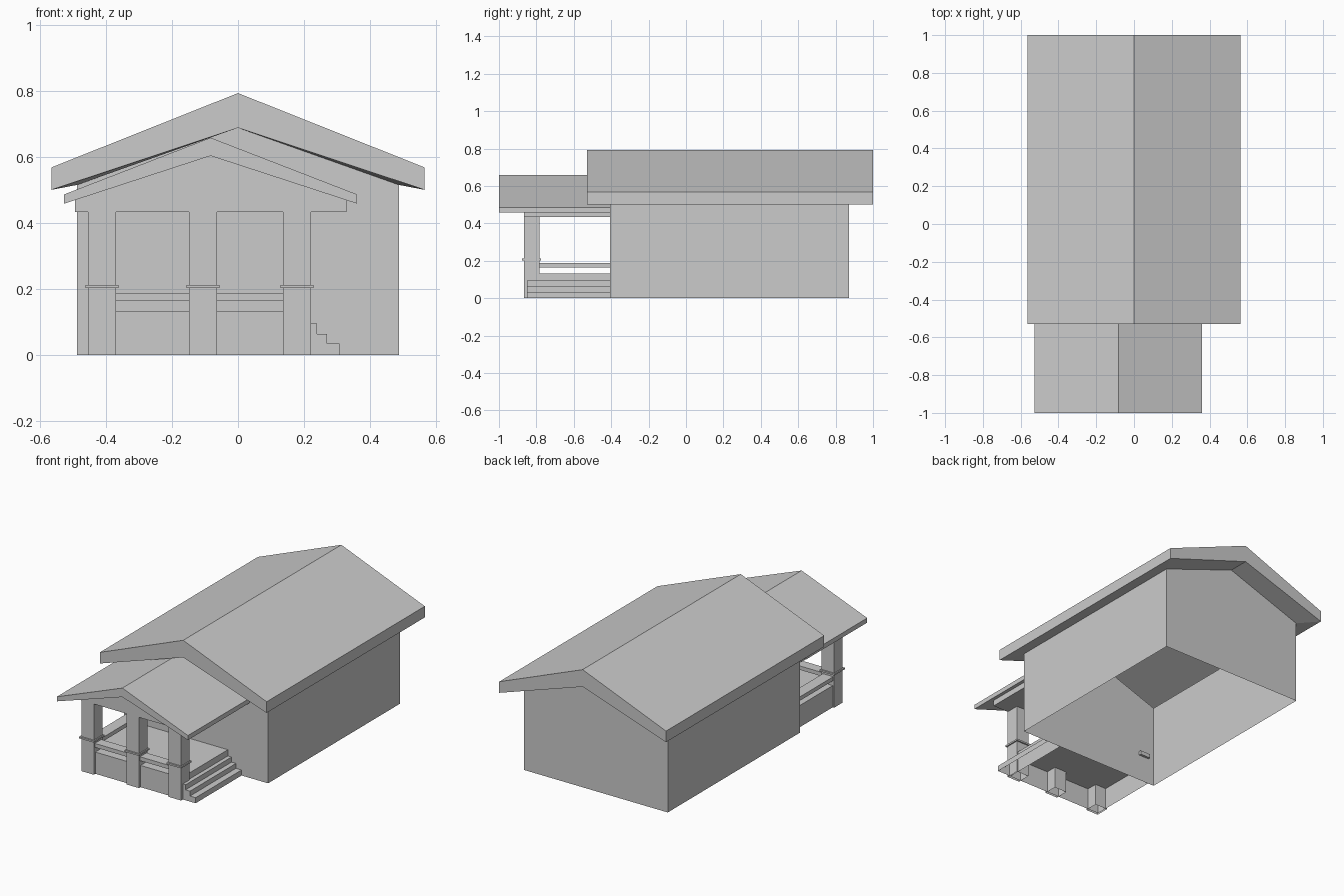
import bpy, bmesh

if "Cube" in bpy.data.objects:
    bpy.data.objects.remove(bpy.data.objects["Cube"])


def finish(name, bm):
    bmesh.ops.recalc_face_normals(bm, faces=bm.faces)
    mesh = bpy.data.meshes.new(name)
    bm.to_mesh(mesh)
    bm.free()
    obj = bpy.data.objects.new(name, mesh)
    bpy.context.collection.objects.link(obj)
    return obj


def prism(name, profile, y0, y1, open_bottom=False):
    """Extrude an x-z outline from y0 to y1."""
    bm = bmesh.new()
    face = bm.faces.new([bm.verts.new((x, y0, z)) for x, z in profile])
    ext = bmesh.ops.extrude_face_region(bm, geom=[face], use_keep_orig=True)
    verts = [g for g in ext["geom"] if isinstance(g, bmesh.types.BMVert)]
    bmesh.ops.translate(bm, verts=verts, vec=(0, y1 - y0, 0))
    bmesh.ops.recalc_face_normals(bm, faces=bm.faces)
    if open_bottom:
        low = [f for f in bm.faces if all(v.co.z < 1e-5 for v in f.verts)]
        bmesh.ops.delete(bm, geom=low, context='FACES_ONLY')
    return finish(name, bm)


def box(name, x0, x1, y0, y1, z0, z1, open_bottom=False):
    return prism(name, [(x0, z0), (x1, z0), (x1, z1), (x0, z1)], y0, y1, open_bottom)


# House: one shell from the wall foot, out under the eaves and over the roof
bm = bmesh.new()
rings = []
for w, eave, ridge, y0, y1 in [
    (0.487, 0.0, 0.0, -0.405, 0.872),     # wall foot
    (0.487, 0.515, 0.688, -0.405, 0.872),  # wall top
    (0.565, 0.50, 0.688, -0.53, 1.0),     # underside of eaves
    (0.565, 0.568, 0.793, -0.53, 1.0),    # roof edge
]:
    pts = [(-w, y0, eave), (0, y0, ridge), (w, y0, eave),
           (w, y1, eave), (0, y1, ridge), (-w, y1, eave)]
    rings.append([bm.verts.new(p) for p in pts])
for a, b in zip(rings, rings[1:]):
    for i in range(6):
        j = (i + 1) % 6
        bm.faces.new((a[i], a[j], b[j], b[i]))
top = rings[-1]
bm.faces.new((top[0], top[1], top[4], top[5]))
bm.faces.new((top[1], top[2], top[3], top[4]))
finish("house_shell", bm)

# Porch roof and the gable block under it
PX = -0.083
prism("porch_roof", [(PX - 0.444, 0.458), (PX, 0.603), (PX + 0.444, 0.458),
                     (PX + 0.444, 0.486), (PX, 0.658), (PX - 0.444, 0.486)], -1.0, -0.405)
prism("porch_gable", [(PX - 0.411, 0.433), (PX + 0.411, 0.433), (PX + 0.411, 0.469),
                      (PX, 0.603), (PX - 0.411, 0.469)], -0.867, -0.405)

# Porch columns with their collars
for i, x in enumerate((-0.412, -0.106, 0.179)):
    box(f"column_{i + 1}", x - 0.0425, x + 0.0425, -0.867, -0.784, 0, 0.44, True)
    box(f"column_collar_{i + 1}", x - 0.05, x + 0.05, -0.877, -0.775, 0.202, 0.212)

# Porch floor and railings
box("porch_floor", -0.445, 0.215, -0.852, -0.405, 0, 0.133, True)
box("front_rail", -0.43, 0.18, -0.857, -0.794, 0.164, 0.188)
box("side_rail", -0.448, -0.378, -0.857, -0.39, 0.164, 0.188)

# Side steps
prism("steps", [(0.215, 0), (0.308, 0), (0.308, 0.034), (0.27, 0.034), (0.27, 0.064),
                (0.24, 0.064), (0.24, 0.095), (0.215, 0.095)], -0.85, -0.405, True)
